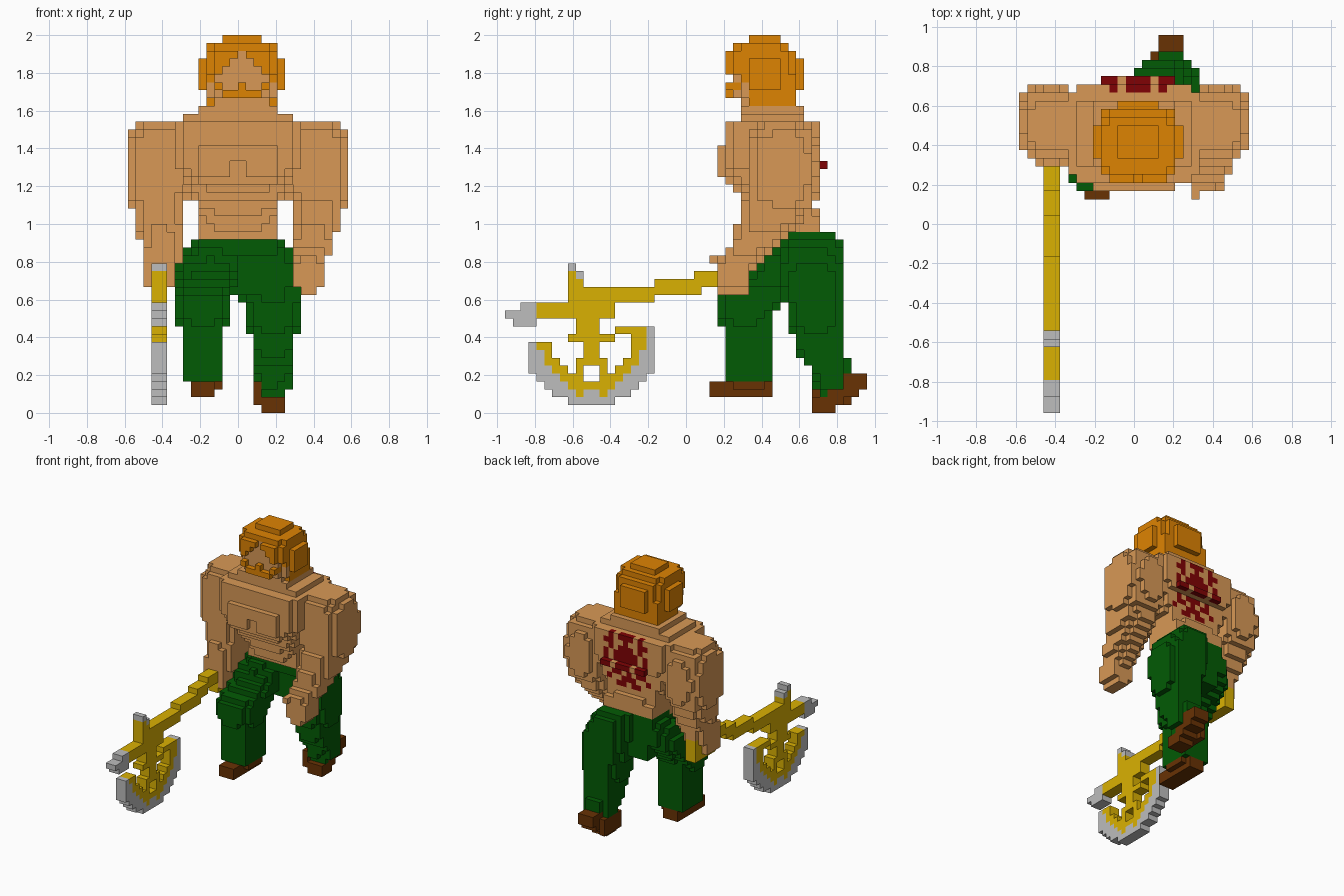
import bpy
import bmesh
from math import hypot, floor, ceil

if "Cube" in bpy.data.objects:
    bpy.data.objects.remove(bpy.data.objects["Cube"], do_unlink=True)

UNIT = 2 / 48          # edge of one block
cells = {}             # block position -> (part, colour)

COLOURS = {            # display values, made linear below
    "skin": (216, 153, 86), "hair": (222, 131, 0), "trousers": (0, 91, 4),
    "gold": (218, 177, 0), "steel": (189, 189, 189),
    "boot_leather": (104, 50, 2), "red_mark": (128, 0, 4),
}


def make_material(name, rgb):
    linear = [((c / 255 + 0.055) / 1.055) ** 2.4 for c in rgb] + [1]
    mat = bpy.data.materials.new(name)
    mat.use_nodes = True
    mat.diffuse_color = linear
    mat.node_tree.nodes["Principled BSDF"].inputs["Base Color"].default_value = linear
    return mat


def fill(part, colour, xs, ys, zs, test=None):
    """Fill the blocks of a box whose centres pass the test."""
    for x in range(floor(xs[0]), ceil(xs[1])):
        for y in range(floor(ys[0]), ceil(ys[1])):
            for z in range(floor(zs[0]), ceil(zs[1])):
                if test is None or test(x + 0.5, y + 0.5, z + 0.5):
                    cells[x, y, z] = (part, colour)


def blob(part, colour, centre, radii, power=2.8):
    """Rounded box."""
    def inside(*p):
        return sum(abs((a - c) / r) ** power for a, c, r in zip(p, centre, radii)) <= 1
    fill(part, colour, *[(c - r, c + r) for c, r in zip(centre, radii)], inside)


def loft(part, colour, sections, power=2.8):
    """Rounded cross-sections (z, x range, y range) blended upward."""
    for low, high in zip(sections, sections[1:]):
        for z in range(low[0], high[0]):
            t = (z + 0.5 - low[0]) / (high[0] - low[0])
            (x0, x1), (y0, y1) = [[a + (b - a) * t for a, b in zip(low[i], high[i])]
                                  for i in (1, 2)]

            def inside(x, y, _):
                return (abs((2 * x - x0 - x1) / (x1 - x0)) ** power
                        + abs((2 * y - y0 - y1) / (y1 - y0)) ** power) <= 1.15
            fill(part, colour, (x0, x1), (y0, y1), (z, z + 1), inside)


# Torso, chest plate, neck
loft("torso", "skin", [
    (22, (-5, 5), (10, 17)), (25, (-5, 5), (9, 17)), (26, (-5, 5), (8, 16)),
    (28, (-6, 6), (7, 16)), (30, (-7, 7), (5, 16)), (32, (-8, 8), (5, 17)),
    (37, (-8, 8), (5, 17)),
], power=5)
fill("torso", "skin", (-5, 5), (5, 7), (29, 34))
fill("torso", "skin", (-5, 5), (4, 5), (30, 34),
     lambda x, y, z: abs(x) > 1 or z > 32)
fill("torso", "skin", (-7, 7), (7, 15), (37, 38))
fill("torso", "skin", (-5, 5), (7, 15), (38, 39))
fill("neck", "skin", (-3, 4), (7, 13), (39, 40))

# Arms: shared shoulder mass, forearms posed separately
for side, name in ((-1, "right_arm"), (1, "left_arm")):
    blob(name, "skin", (side * 10.2, 12.2, 31), (4, 4.7, 6.4))

loft("left_arm", "skin", [
    (15, (8, 10), (4, 8)), (17, (7, 11), (4, 8)), (19, (7, 11), (4, 9)),
    (22, (7, 12), (6, 12)), (25, (7, 13), (7, 15)), (28, (7, 13), (8, 16)),
])
fill("left_arm", "skin", (7, 8), (3, 5), (19, 20))
loft("right_arm", "skin", [
    (16, (-12, -8), (7, 11)), (18, (-12, -8), (7, 12)), (21, (-12, -7), (7, 13)),
    (25, (-13, -7), (8, 15)), (28, (-13, -7), (8, 16)),
])

# Back marking, painted on the rearmost blocks, mirrored about the spine
MARK = ["##.#.", "#..##", "##.#.", "###.#", "###.#",
        "##.##", "##.#.", "#.##.", "##..#", ".##.."]
fill("torso", "skin", (-4, 5), (17, 18), (31, 32))
for row, line in enumerate(MARK):
    for step, char in enumerate(line):
        for x in (-step, step):
            z = 36 - row
            rear = [c[1] for c in cells if c[0] == x and c[2] == z and cells[c][0] == "torso"]
            if char == "#" and rear:
                cells[x, max(rear), z] = ("torso", "red_mark")

# Trousers
loft("right_leg", "trousers", [
    (4, (-7, -2), (5, 11)), (10, (-7, -2), (5, 11)), (13, (-8, -1), (4, 11)),
    (15, (-8, -1), (4, 13)), (17, (-8, 0), (8, 16)), (20, (-7, 0), (10, 17)),
    (22, (-5, 0), (12, 17)),
])
loft("left_leg", "trousers", [
    (2, (2, 6), (17, 20)), (5, (2, 7), (16, 21)), (8, (2, 7), (14, 20)),
    (13, (1, 8), (13, 20)), (17, (0, 8), (12, 20)), (20, (0, 7), (12, 20)),
    (23, (0, 5), (12, 19)),
])
for xs, rear in (((-5, -1), 17), ((-1, 2), 18), ((2, 5), 19)):
    fill("hips", "trousers", xs, (12, rear), (18, 23))
fill("hips", "trousers", (-4, 4), (12, 17), (15, 18))
fill("hips", "trousers", (-5, 5), (11, 12), (20, 22))

# Boots: one planted, one pushing off on its toe
fill("right_boot", "boot_leather", (-6, -3), (3, 11), (2, 4))
fill("right_boot", "boot_leather", (-3, -2), (6, 10), (3, 4))
for ys, zs in (((16, 19), (0, 2)), ((18, 20), (1, 3)),
               ((19, 22), (2, 4)), ((20, 23), (3, 5))):
    fill("left_boot", "boot_leather", (3, 6), ys, zs)
fill("left_boot", "boot_leather", (2, 3), (16, 21), (1, 4))

# Hair: stepped cap with side, back and nape layers
HAIR = (-4, 5)
loft("hair", "hair", [(39, HAIR, (8, 14)), (43, HAIR, (8, 14))], 4)
loft("hair", "hair", [(43, HAIR, (5, 14)), (46, HAIR, (5, 14))], 4)
loft("hair", "hair", [(46, HAIR, (6, 13)), (47, HAIR, (6, 13))], 4)
fill("hair", "hair", (-2, 3), (8, 12), (47, 48))
loft("hair", "hair", [(41, (-5, 6), (7, 13)), (45, (-5, 6), (7, 13))], 4)
fill("hair", "hair", (-2, 3), (14, 15), (41, 45))

# Face: tapering opening under the fringe, then moustache and beard
for half, z in ((0.5, 45), (1.5, 44), (2.5, 43)):
    face = (0.5 - half, 0.5 + half)
    for x in range(int(face[0]), int(face[1])):
        cells.pop((x, 5, z), None)
    fill("face", "skin", face, (6, 8), (z, z + 1))
fill("face", "skin", (-3, 4), (6, 8), (40, 43))
fill("face", "skin", HAIR, (7, 8), (40, 42))
fill("face", "skin", (-3, 4), (7, 9), (39, 40))
fill("beard", "hair", (-2, 3), (5, 7), (40, 41))
for x in (-3, 0, 3):
    fill("beard", "hair", (x, x + 1), (5, 7), (41, 42))

# Axe handle, stepping down toward the head
GRIP = (-11, -9)
for ys, zs in (((7, 13), (15, 19)), ((4, 9), (17, 19)), ((1, 4), (16, 18)),
               ((-4, 2), (15, 17)), ((-10, -4), (14, 16)),
               ((-14, -9), (13, 16)), ((-19, -9), (12, 14))):
    fill("axe_handle", "gold", GRIP, ys, zs)
for tip, z in ((-21, 13), (-23, 12), (-22, 11)):
    fill("axe_tip", "steel", GRIP, (tip, -19), (z, z + 1))

# Axe head: top spike, crossguard, struts
fill("axe_spike", "gold", GRIP, (-15, -13), (14, 17))
fill("axe_spike", "gold", GRIP, (-15, -14), (17, 18))
fill("axe_spike", "steel", GRIP, (-14, -13), (17, 18))
fill("axe_spike", "steel", GRIP, (-15, -14), (18, 19))
fill("axe_frame", "gold", GRIP, (-13, -11), (6, 12))
fill("axe_frame", "gold", GRIP, (-14, -12), (10, 12))
fill("axe_frame", "gold", GRIP, (-15, -9), (9, 10))
fill("axe_frame", "gold", GRIP, (-9, -5), (10, 11))
fill("axe_frame", "gold", GRIP, (-14, -10), (6, 7))
for y in (-14, -11):
    fill("axe_frame", "gold", GRIP, (y, y + 1), (3, 6))


# Axe blade: tilted half ring, gold inside and steel outside
def ring(inner, outer):
    return lambda x, y, z: (inner <= hypot(y + 12, z - 9.5) < outer
                            and z < 9.7 + 0.15 * (y + 12))


BLADE = (-20, -4)
fill("axe_blade", "steel", GRIP, BLADE, (0, 12), ring(6.7, 8.6))
fill("axe_frame", "gold", GRIP, BLADE, (0, 12), ring(5.3, 6.7))
for y in (-14, -11):
    fill("axe_frame", "gold", GRIP, (y, y + 1), (2, 4))

# Turn the blocks into one mesh per part, outer faces only
materials = {name: make_material(name, rgb) for name, rgb in COLOURS.items()}
for part in sorted({p for p, _ in cells.values()}):
    own = {c: colour for c, (p, colour) in cells.items() if p == part}
    used = sorted(set(own.values()))
    bm = bmesh.new()
    corners = {}

    def corner(p):
        if p not in corners:
            corners[p] = bm.verts.new([v * UNIT for v in p])
        return corners[p]

    for cell, colour in own.items():
        for axis in range(3):
            for side in (0, 1):
                beside = list(cell)
                beside[axis] += 2 * side - 1
                if tuple(beside) in cells:
                    continue
                loop = []
                for u, v in ((0, 0), (1, 0), (1, 1), (0, 1)):
                    p = list(cell)
                    p[axis] += side
                    p[(axis + 1) % 3] += u
                    p[(axis + 2) % 3] += v
                    loop.append(corner(tuple(p)))
                face = bm.faces.new(loop if side else loop[::-1])
                face.material_index = used.index(colour)
    mesh = bpy.data.meshes.new(part)
    bm.to_mesh(mesh)
    bm.free()
    for name in used:
        mesh.materials.append(materials[name])
    bpy.context.collection.objects.link(bpy.data.objects.new(part, mesh))
